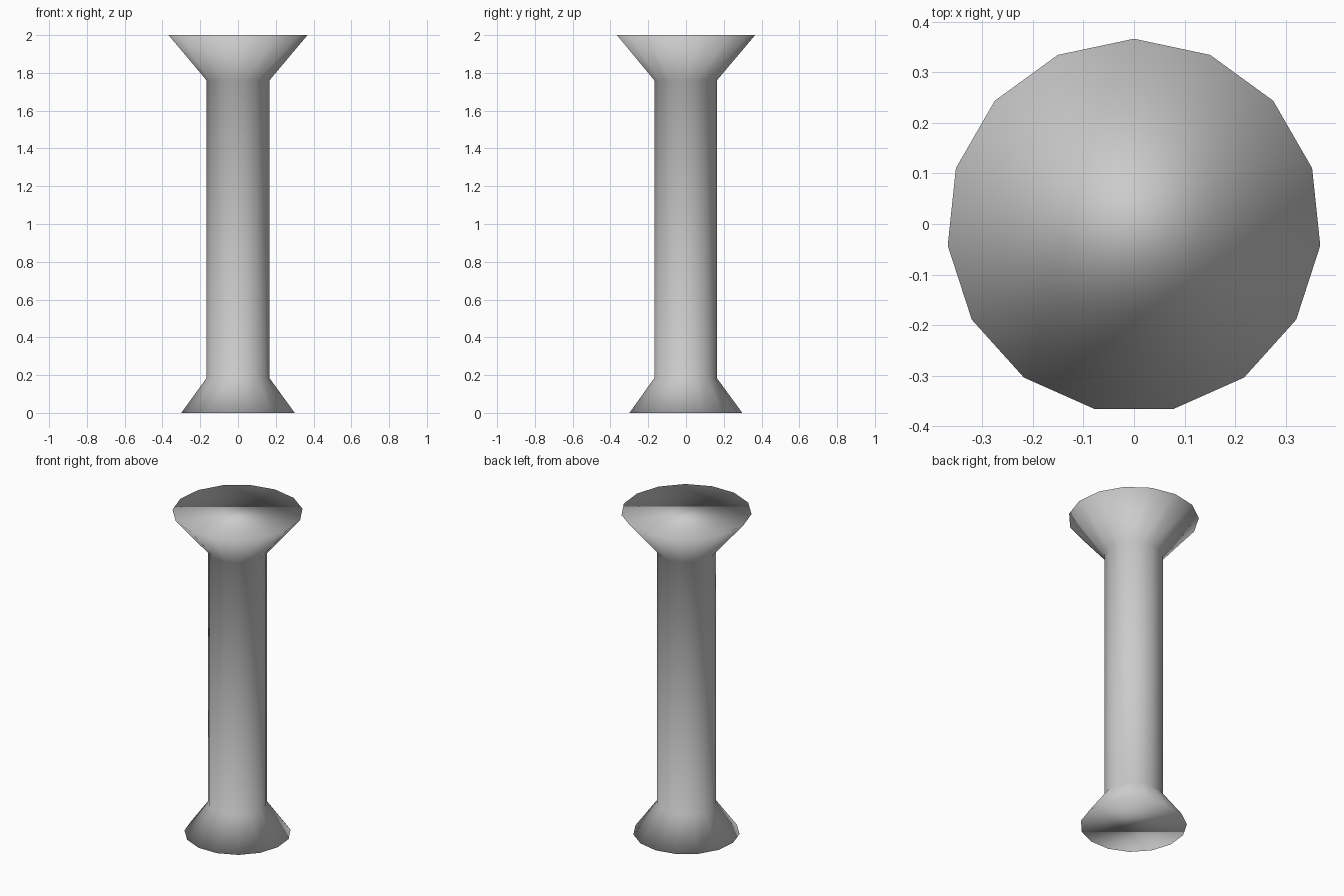
import bpy
import bmesh
from math import sin, cos, tau

cube = bpy.data.objects.get("Cube")
if cube:
    bpy.data.objects.remove(cube, do_unlink=True)

SIDES = 15
OFFSET_Y = -0.004  # an odd-sided ring is off centre by a little

# Plain grey material
grey = bpy.data.materials.new("plain grey")
grey.use_nodes = True
colour = (0.6, 0.6, 0.6, 1)
grey.diffuse_color = colour
grey.node_tree.nodes["Principled BSDF"].inputs["Base Color"].default_value = colour

# Radius and height: foot, shaft bottom, shaft top, flared head
profile = [(0.302, 0), (0.167, 0.185), (0.167, 1.76), (0.37, 2)]

bm = bmesh.new()
rings = []
for radius, z in profile:
    angles = [tau * i / SIDES for i in range(SIDES)]
    rings.append([bm.verts.new((-radius * sin(a), radius * cos(a) + OFFSET_Y, z))
                  for a in angles])

# Side walls
for low, high in zip(rings, rings[1:]):
    for i in range(SIDES):
        j = (i + 1) % SIDES
        bm.faces.new((low[i], low[j], high[j], high[i]))

# Flat end caps
bm.faces.new(rings[0][::-1])
bm.faces.new(rings[-1])

# One continuous smooth surface, caps included
for face in bm.faces:
    face.smooth = True

mesh = bpy.data.meshes.new("flared_column")
bm.to_mesh(mesh)
bm.free()
mesh.materials.append(grey)
column = bpy.data.objects.new("flared_column", mesh)
bpy.context.collection.objects.link(column)
